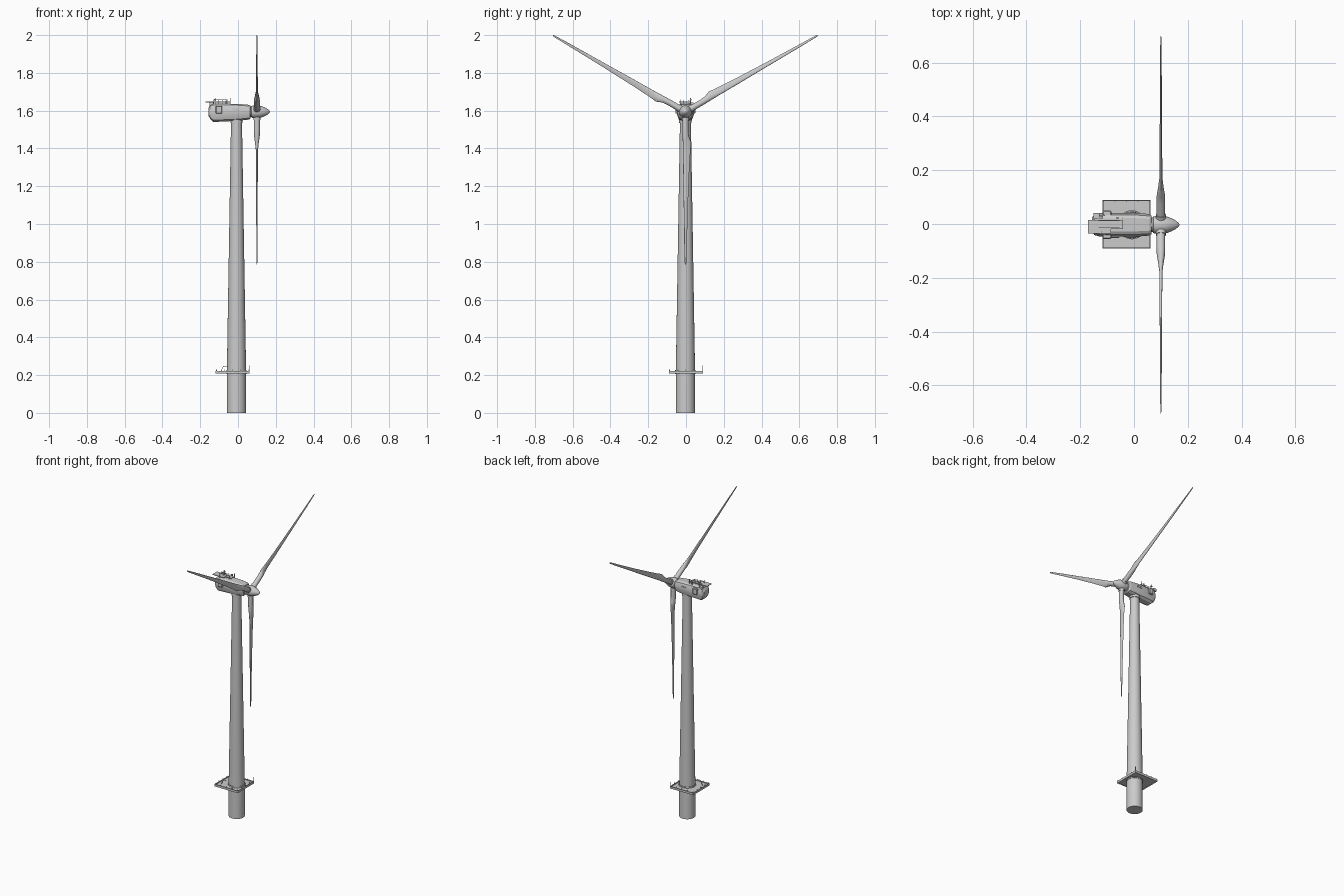
import bpy, bmesh, math
from mathutils import Vector

if "Cube" in bpy.data.objects:
    bpy.data.objects.remove(bpy.data.objects["Cube"])

CX, CY = -0.008, -0.003            # tower axis
HUB = Vector((0.10, CY, 1.594))    # rotor centre


def finish(name, bm, angle=30):
    bmesh.ops.recalc_face_normals(bm, faces=bm.faces)
    me = bpy.data.meshes.new(name)
    bm.to_mesh(me)
    bm.free()
    ob = bpy.data.objects.new(name, me)
    bpy.context.collection.objects.link(ob)
    bpy.ops.object.select_all(action='DESELECT')
    ob.select_set(True)
    bpy.context.view_layer.objects.active = ob
    if angle:
        bpy.ops.object.shade_smooth_by_angle(angle=math.radians(angle))
    return ob


def loft(name, rings, angle=30):
    """Skin a list of equally long point rings and cap both ends."""
    bm = bmesh.new()
    loops = [[bm.verts.new(p) for p in ring] for ring in rings]
    n = len(loops[0])
    for a, b in zip(loops, loops[1:]):
        for i in range(n):
            j = (i + 1) % n
            bm.faces.new((a[i], a[j], b[j], b[i]))
    bm.faces.new(loops[0])
    bm.faces.new(loops[-1])
    return finish(name, bm, angle)


def circle(n):
    return [(math.cos(2 * math.pi * i / n), math.sin(2 * math.pi * i / n)) for i in range(n)]


def boxes(name, items):
    """Several boxes (x0, x1, y0, y1, z0, z1) in one object."""
    bm = bmesh.new()
    for x0, x1, y0, y1, z0, z1 in items:
        vs = bmesh.ops.create_cube(bm, size=1)['verts']
        for v in vs:
            v.co = Vector((x1 if v.co.x > 0 else x0, y1 if v.co.y > 0 else y0, z1 if v.co.z > 0 else z0))
    return finish(name, bm, 0)


def post(x, y, z0, z1, w=0.0015):
    return (x - w, x + w, y - w, y + w, z0, z1)


def tube(name, pts, r=0.002):
    cu = bpy.data.curves.new(name, 'CURVE')
    cu.dimensions = '3D'
    cu.bevel_depth = r
    cu.bevel_resolution = 1
    sp = cu.splines.new('POLY')
    sp.points.add(len(pts) - 1)
    for p, c in zip(sp.points, pts):
        p.co = (*c, 1)
    ob = bpy.data.objects.new(name, cu)
    bpy.context.collection.objects.link(ob)


# Tower: straight foot, then a long taper
def tower_rings(prof):
    return [[(CX + r * c, CY + r * s, z) for c, s in circle(40)] for r, z in prof]


loft('tower', tower_rings([(0.051, 0), (0.051, 0.215), (0.029, 1.545), (0.029, 1.56)]))
loft('tower_collar', tower_rings([(0.054, 0.205), (0.054, 0.226)]))

# Access platform with edge kerbs, joists and short posts
X0, X1, Y0, Y1 = -0.118, 0.062, -0.091, 0.089
boxes('platform_deck', [(X0, X1, Y0, Y1, 0.211, 0.217)])
kerb = [(X0, X1, y, y + 0.004, 0.208, 0.223) for y in (Y0, Y1 - 0.004)]
kerb += [(x, x + 0.004, Y0, Y1, 0.208, 0.223) for x in (X0, X1 - 0.004)]
boxes('platform_kerb', kerb)
posts = []
for i in range(5):
    t = i / 4
    x, y = X0 + 0.004 + t * (X1 - X0 - 0.008), Y0 + 0.004 + t * (Y1 - Y0 - 0.008)
    posts += [post(x, Y0 + 0.003, 0.217, 0.23), post(x, Y1 - 0.003, 0.217, 0.23)]
    posts += [post(X0 + 0.003, y, 0.217, 0.23), post(X1 - 0.003, y, 0.217, 0.23)]
posts.append(post(X1 - 0.003, Y1 - 0.004, 0.217, 0.252))
boxes('platform_posts', posts)
tube('platform_davit', [(-0.092, -0.05, 0.217), (-0.078, -0.05, 0.246), (-0.055, -0.05, 0.248)])

# Nacelle: chamfered sections (x, half width, bottom, top)
SHAPE = [(-0.45, 0), (0.45, 0), (0.8, 0.1), (1, 0.38), (1, 0.68),
         (0.82, 0.92), (0.55, 1), (-0.55, 1), (-0.82, 0.92), (-1, 0.68), (-1, 0.38), (-0.8, 0.1)]
SECT = [(-0.156, 0.028, 1.572, 1.615), (-0.147, 0.038, 1.556, 1.630), (-0.130, 0.043, 1.540, 1.638),
        (0.0, 0.045, 1.546, 1.636), (0.058, 0.040, 1.553, 1.631), (0.066, 0.034, 1.560, 1.626)]
loft('nacelle', [[(x, CY + w * u, b + (t - b) * v) for u, v in SHAPE] for x, w, b, t in SECT], 25)
loft('yaw_ring', tower_rings([(0.033, 1.535), (0.033, 1.56)]))

# Side vent boxes and top fairings
for s, side in ((1, 'left'), (-1, 'right')):
    ya, yb = sorted((CY + s * 0.03, CY + s * 0.053))
    vent = boxes('vent_' + side, [(-0.118, -0.084, ya, yb, 1.584, 1.626)])
    bev = vent.modifiers.new('bevel', 'BEVEL')
    bev.width = 0.004
    ya, yb = sorted((CY + s * 0.03, CY + s * 0.048))
    boxes('side_strip_' + side, [(-0.03, 0.005, ya, yb, 1.60, 1.612)])

# Roof deck with handrails, masts and cross bars
boxes('roof_deck', [(-0.172, -0.085, -0.036, 0.014, 1.644, 1.648),
                    (-0.085, -0.04, -0.018, 0.014, 1.644, 1.648)])
roof = []
for x in (-0.13, -0.105, -0.08, -0.055):
    roof += [post(x, -0.014, 1.63, 1.657), post(x, 0.012, 1.63, 1.657)]
roof += [post(-0.12, 0.025, 1.63, 1.668), post(-0.12, -0.03, 1.63, 1.66), post(-0.042, 0.022, 1.63, 1.666)]
boxes('roof_masts', roof)
for y in (-0.014, 0.012):
    tube('roof_rail', [(-0.13, y, 1.657), (-0.055, y, 1.657)], 0.001)
boxes('roof_instruments', [(-0.128, -0.116, 0.021, 0.029, 1.655, 1.661),
                           (-0.066, -0.058, 0.018, 0.026, 1.63, 1.655),
                           (-0.151, -0.128, 0.018, 0.04, 1.625, 1.643)])

# Hub and pointed spinner, turned about the x axis
PROF = [(0.050, 0.027), (0.070, 0.027), (0.072, 0.031), (0.085, 0.034), (0.105, 0.034), (0.122, 0.031),
        (0.140, 0.024), (0.155, 0.016), (0.165, 0.008), (0.170, 0.001)]
loft('spinner', [[(x, HUB.y + r * c, HUB.z + r * s) for c, s in circle(32)] for x, r in PROF], 40)

# Blades: (radius, leading edge, trailing edge, half thickness, tail sharpness)
BLADE = [(0.02, -0.016, 0.016, 0.016, 0), (0.10, -0.016, 0.016, 0.016, 0), (0.128, -0.015, 0.018, 0.016, 0.1),
         (0.162, -0.014, 0.031, 0.013, 0.6), (0.20, -0.013, 0.027, 0.008, 0.8), (0.30, -0.012, 0.021, 0.007, 0.9),
         (0.50, -0.009, 0.013, 0.0055, 0.9), (0.72, -0.006, 0.007, 0.004, 0.9), (0.80, -0.004, 0.005, 0.003, 0.9),
         (0.809, -0.002, 0.003, 0.001, 0.9)]
for k, deg in enumerate((30, 150, 270)):
    a = math.radians(deg)
    along = Vector((0, math.cos(a), math.sin(a)))
    chord = Vector((0, -math.sin(a), math.cos(a)))
    rings = []
    for r, lead, trail, th, sharp in BLADE:
        ring = []
        for c, s in circle(20):
            w = (lead + trail) / 2 + (trail - lead) / 2 * c
            t = th * s * (1 - sharp * (c + 1) / 2.4)
            ring.append(HUB + along * r + chord * w + Vector((t, 0, 0)))
        rings.append(ring)
    loft(f'blade_{k + 1}', rings, 50)
    # root collar
    loft(f'blade_collar_{k + 1}', [[HUB + along * r + chord * (0.019 * c) + Vector((0.019 * s, 0, 0))
                                    for c, s in circle(24)] for r in (0.02, 0.043)])
